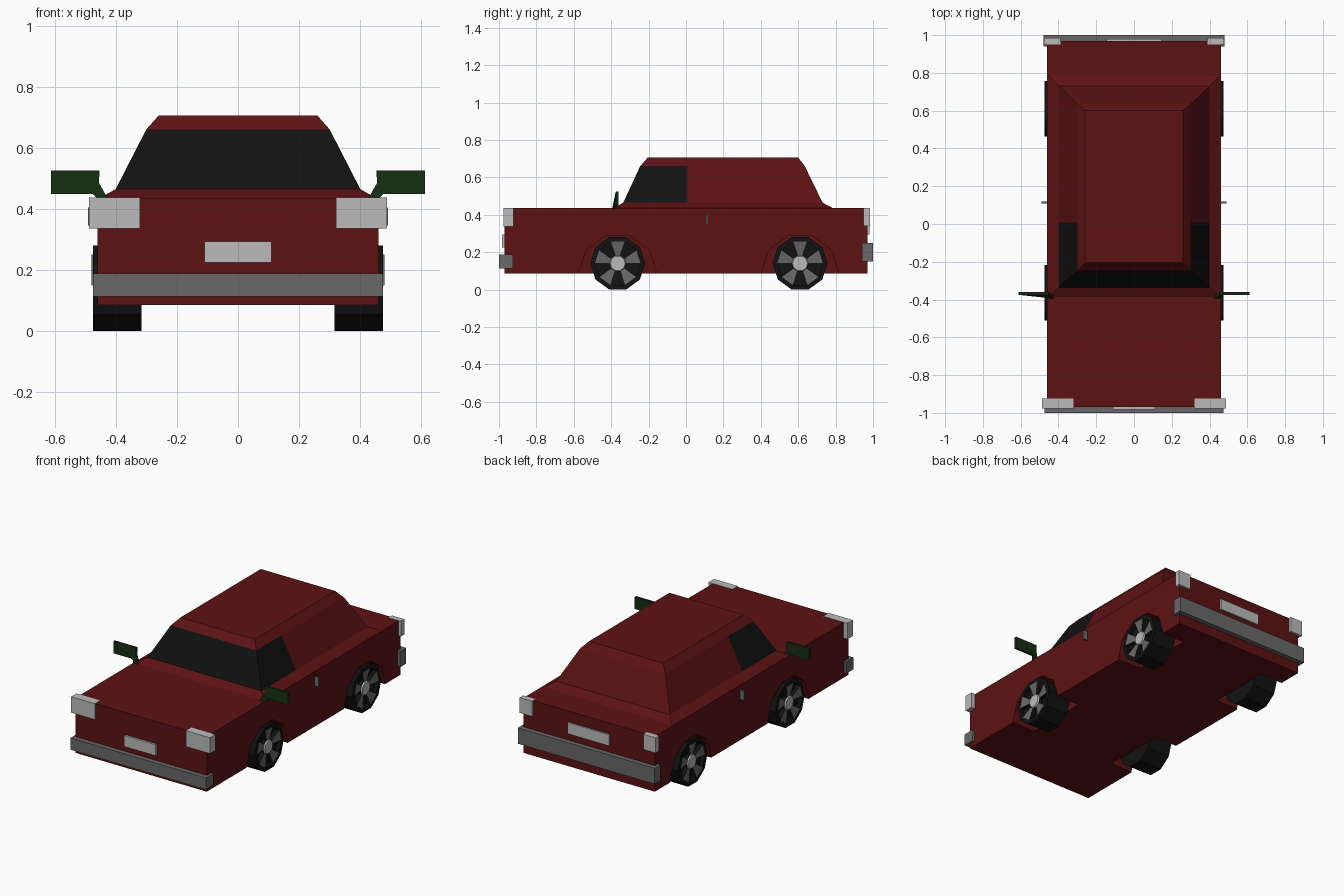
import bpy, bmesh
from math import cos, sin, pi
from mathutils import Matrix

if "Cube" in bpy.data.objects:
    bpy.data.objects.remove(bpy.data.objects["Cube"])


def material(name, r, g, b):
    m = bpy.data.materials.new(name)
    m.diffuse_color = (r, g, b, 1)
    m.use_nodes = True
    m.node_tree.nodes["Principled BSDF"].inputs["Base Color"].default_value = m.diffuse_color
    return m


RED = material("red paint", 0.11, 0.006, 0.007)
BLACK = material("black", 0.006, 0.006, 0.006)
STEEL = material("steel", 0.14, 0.14, 0.14)
LIGHT = material("pale grey", 0.5, 0.5, 0.5)
GREEN = material("dark green", 0.008, 0.028, 0.006)


def finish(name, bm, *mats):
    bmesh.ops.recalc_face_normals(bm, faces=bm.faces)
    me = bpy.data.meshes.new(name)
    bm.to_mesh(me)
    bm.free()
    for m in mats:
        me.materials.append(m)
    ob = bpy.data.objects.new(name, me)
    bpy.context.collection.objects.link(ob)
    return ob


def box(name, x, y, z, mat):
    bm = bmesh.new()
    size = [b - a for a, b in (x, y, z)]
    mid = [(a + b) / 2 for a, b in (x, y, z)]
    bmesh.ops.create_cube(bm, size=1, matrix=Matrix.Translation(mid) @ Matrix.Diagonal((*size, 1)))
    return finish(name, bm, mat)


def loft(bm, rings):
    """Skin between closed rings of points; returns the list of face bands."""
    vs = [[bm.verts.new(p) for p in r] for r in rings]
    n = len(vs[0])
    bands = [[bm.faces.new((a[i], a[(i + 1) % n], b[(i + 1) % n], b[i])) for i in range(n)]
             for a, b in zip(vs, vs[1:])]
    caps = [bm.faces.new(vs[0]), bm.faces.new(vs[-1])]
    return bands, caps


def sides(x):
    return (x, "right") if x > 0 else (x, "left")


AXLES = (("front", -0.365), ("rear", 0.61))

# Lower body with wheel wells cut out
body = box("body", (-0.46, 0.46), (-0.97, 0.97), (0.085, 0.435), RED)
for end, y in AXLES:
    for s, side in ((1, "right"), (-1, "left")):
        bm = bmesh.new()
        loft(bm, [[(s * x, y + 0.207 * cos(k * pi / 5), 0.09 + 0.207 * sin(k * pi / 5))
                   for k in range(10)] for x in (0.3, 0.6)])
        cutter = finish("well_cutter", bm, RED)
        cutter.hide_render = True
        mod = body.modifiers.new("well", 'BOOLEAN')
        mod.operation, mod.solver, mod.object = 'DIFFERENCE', 'EXACT', cutter
        bpy.context.view_layer.objects.active = body
        bpy.ops.object.modifier_apply(modifier=mod.name)
        bpy.data.objects.remove(cutter)

# Cabin: stacked rings (half width, front y, pillar y, back y, z) with glass at the front
bm = bmesh.new()
rings = []
for w, f, b, z in ((0.455, -0.39, 0.79, 0.433), (0.4, -0.335, 0.73, 0.465),
                   (0.3, -0.245, 0.635, 0.66), (0.26, -0.205, 0.6, 0.705)):
    rings.append([(-w, f, z), (w, f, z), (w, 0.008, z), (w, b, z), (-w, b, z), (-w, 0.008, z)])
bands, _ = loft(bm, rings)
for i in (0, 1, 5):
    bands[1][i].material_index = 1
finish("cabin", bm, RED, BLACK)


# Wheel: ten-sided tyre with a dished rim of alternating spokes and a hub cap
def wheel(name, s, y):
    bm = bmesh.new()
    prof = ((0.315, 0.12), (0.315, 0.147), (0.475, 0.147), (0.475, 0.122), (0.465, 0.045), (0.472, 0.04))
    bands, caps = loft(bm, [[(s * x, y + r * cos(k * pi / 5), 0.14 + r * sin(k * pi / 5))
                             for k in range(10)] for x, r in prof])
    for i, f in enumerate(bands[3]):
        f.material_index = 1 if i % 2 == 0 else 0
    for f in bands[4] + [caps[1]]:
        f.material_index = 2
    # recess the gaps between spokes
    gaps = bands[3][1::2]
    new = bmesh.ops.extrude_discrete_faces(bm, faces=gaps)["faces"]
    for f in new:
        bmesh.ops.translate(bm, verts=f.verts, vec=(-s * 0.025, 0, 0))
    finish(name, bm, BLACK, STEEL, LIGHT)


for end, y in AXLES:
    for s, side in ((1, "right"), (-1, "left")):
        wheel(f"{end}_{side}_wheel", s, y)

# Bumpers and number plates
box("front_bumper", (-0.475, 0.475), (-1.0, -0.925), (0.113, 0.188), STEEL)
box("rear_bumper", (-0.48, 0.48), (0.94, 1.0), (0.15, 0.25), STEEL)
box("front_plate", (-0.11, 0.11), (-0.983, -0.96), (0.224, 0.294), LIGHT)
box("rear_plate", (-0.145, 0.145), (0.96, 0.98), (0.295, 0.365), LIGHT)

for s, side in ((1, "right"), (-1, "left")):
    def span(a, b):
        return tuple(sorted((s * a, s * b)))

    # Lights wrapping the corners, and door handles
    box(f"{side}_headlight", span(0.32, 0.487), (-0.977, -0.923), (0.336, 0.437), LIGHT)
    box(f"{side}_tail_light", span(0.39, 0.477), (0.95, 0.985), (0.34, 0.437), LIGHT)
    box(f"{side}_door_handle", span(0.45, 0.49), (0.108, 0.118), (0.345, 0.405), STEEL)

    # Door mirror: flat plate on a small angled stalk
    outline = ((0.453, 0.525), (0.612, 0.525), (0.612, 0.449), (0.475, 0.449),
               (0.46, 0.432), (0.425, 0.432), (0.455, 0.485))
    bm = bmesh.new()
    loft(bm, [[(s * x, y - (0.02 if z < 0.44 else 0), z) for x, z in outline] for y in (-0.375, -0.36)])
    finish(f"{side}_mirror", bm, GREEN)
